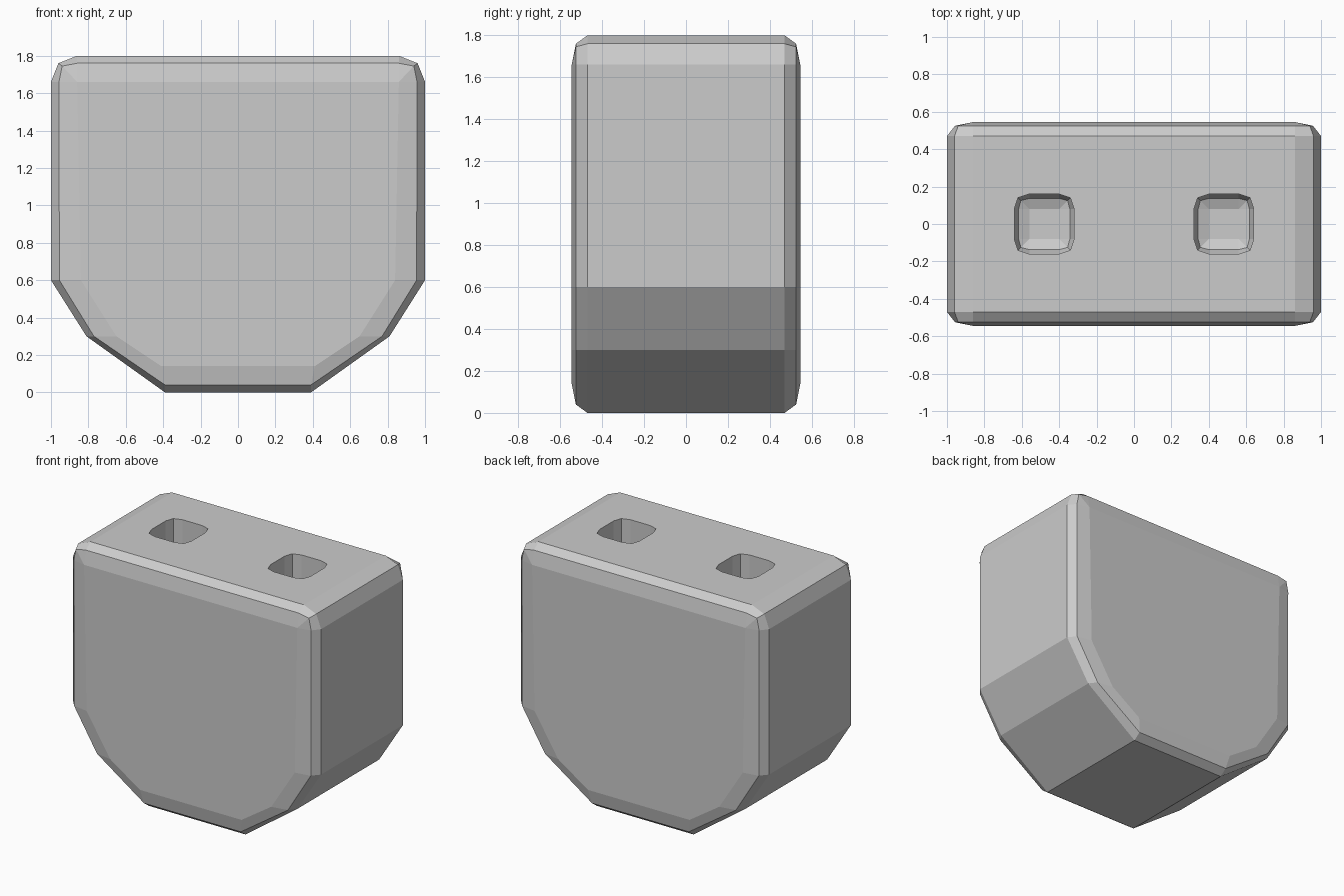
import bpy, bmesh

if "Cube" in bpy.data.objects:
    bpy.data.objects.remove(bpy.data.objects["Cube"])


def loft(name, rings):
    """Skin a stack of equal-length closed rings and cap both ends."""
    bm = bmesh.new()
    loops = [[bm.verts.new(p) for p in ring] for ring in rings]
    n = len(loops[0])
    for a, b in zip(loops, loops[1:]):
        for i in range(n):
            j = (i + 1) % n
            bm.faces.new((a[i], a[j], b[j], b[i]))
    bm.faces.new(loops[0])
    bm.faces.new(loops[-1])
    bmesh.ops.remove_doubles(bm, verts=bm.verts, dist=1e-4)
    bmesh.ops.recalc_face_normals(bm, faces=bm.faces)
    mesh = bpy.data.meshes.new(name)
    bm.to_mesh(mesh)
    bm.free()
    obj = bpy.data.objects.new(name, mesh)
    bpy.context.collection.objects.link(obj)
    return obj


def mirrored(half):
    return half + [(-x, z) for x, z in reversed(half)]


def rounded_square(edge, corner, flat=0.08):
    quarter = [(edge, flat), (corner, corner), (flat, edge)]
    half = quarter + [(-x, y) for x, y in reversed(quarter)]
    return half + [(-x, -y) for x, y in half]


# Body: half outlines from the full section to the inset front face
outer = [(.39, 0), (.81, .30), (1, .60), (1, 1.66), (.96, 1.76), (.86, 1.80)]
middle = [(.39, .04), (.77, .30), (.955, .60), (.957, 1.66), (.94, 1.745), (.86, 1.76)]
inner = [(.41, .14), (.65, .30), (.84, .60)] + [(.86, 1.66)] * 3
levels = [(-.545, inner), (-.525, middle), (-.47, outer),
          (.47, outer), (.525, middle), (.545, inner)]
body = loft("body", [[(x, y, z) for x, z in mirrored(h)] for y, h in levels])

# Two sockets in the top, with bevelled floors
floor = 1.40
hole_levels = [(floor, .08, .08), (floor + .023, .137, .125),
               (floor + .08, .16, .14), (1.95, .16, .14)]
for side, x0 in (("left", -.48), ("right", .48)):
    cutter = loft(side + "_socket_cutter",
                  [[(x + x0, y, z) for x, y in rounded_square(e, c)]
                   for z, e, c in hole_levels])
    cutter.hide_render = True
    cutter.display_type = 'WIRE'
    mod = body.modifiers.new(side + "_socket", 'BOOLEAN')
    mod.operation = 'DIFFERENCE'
    mod.solver = 'EXACT'
    mod.object = cutter
